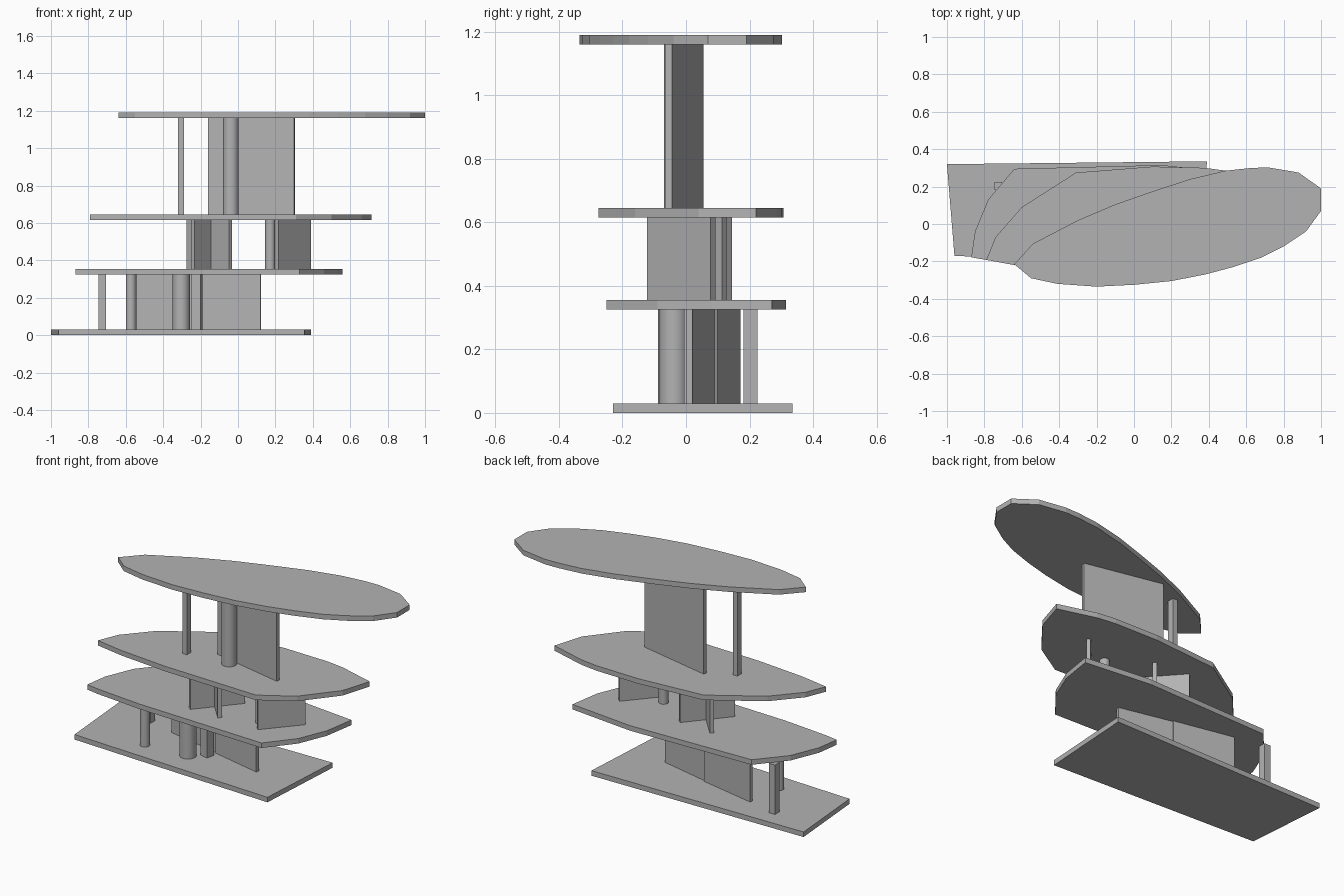
import bpy
import bmesh
import math
from mathutils import Vector

default_cube = bpy.data.objects.get("Cube")
if default_cube:
    bpy.data.objects.remove(default_cube, do_unlink=True)

# One plain grey material for the whole model
grey = bpy.data.materials.new("plain grey")
grey.use_nodes = True
grey_colour = (0.45, 0.45, 0.45, 1.0)
grey.diffuse_color = grey_colour
grey.node_tree.nodes["Principled BSDF"].inputs["Base Color"].default_value = grey_colour


def prism(name, outline, bottom, top, smooth=False):
    """Extrude a flat counter-clockwise outline between two heights."""
    mesh = bpy.data.meshes.new(name)
    bm = bmesh.new()
    base = bm.faces.new([bm.verts.new((x, y, bottom)) for x, y in outline])
    result = bmesh.ops.extrude_face_region(bm, geom=[base], use_keep_orig=True)
    raised = [v for v in result["geom"] if isinstance(v, bmesh.types.BMVert)]
    bmesh.ops.translate(bm, verts=raised, vec=(0, 0, top - bottom))
    bmesh.ops.recalc_face_normals(bm, faces=bm.faces)
    bm.to_mesh(mesh)
    bm.free()
    mesh.materials.append(grey)
    obj = bpy.data.objects.new(name, mesh)
    bpy.context.collection.objects.link(obj)
    if smooth:
        bpy.ops.object.select_all(action="DESELECT")
        obj.select_set(True)
        bpy.context.view_layer.objects.active = obj
        bpy.ops.object.shade_smooth_by_angle()
    return obj


def wall(name, start, end, thickness, level):
    """Straight thin wall standing along a centre line."""
    start, end = Vector(start), Vector(end)
    along = (end - start).normalized()
    side = Vector((-along.y, along.x)) * thickness / 2
    outline = [start - side, end - side, end + side, start + side]
    return prism(name, outline, *level)


def column(name, centre, radius, level, sides=24):
    """Round column."""
    turns = [math.tau * i / sides for i in range(sides)]
    outline = [(centre[0] + radius * math.cos(t), centre[1] + radius * math.sin(t))
               for t in turns]
    return prism(name, outline, *level, smooth=True)


def post(name, centre, width, depth, level):
    """Rectangular post, square to the axes."""
    x, y = centre
    return wall(name, (x - width / 2, y), (x + width / 2, y), depth, level)


# Floor plates, each described by its plan outline
ground_outline = [(-0.96, -0.17), (0.355, -0.23), (0.39, 0.335), (-1, 0.32)]
lower_outline = [
    (-0.87, -0.178), (-0.79, -0.192), (-0.5, -0.22), (0.33, -0.25),
    (0.46, -0.09), (0.53, 0.08), (0.56, 0.27), (0.15, 0.315),
    (-0.64, 0.295), (-0.78, 0.13), (-0.85, -0.04),
]
middle_outline = [
    (-0.79, -0.192), (-0.61, -0.225), (-0.3, -0.255), (0.31, -0.275),
    (0.5, -0.16), (0.66, 0.04), (0.715, 0.22), (0.49, 0.285),
    (0.38, 0.3), (0.1, 0.307), (-0.31, 0.275), (-0.6, 0.09), (-0.74, -0.07),
]
roof_outline = [
    (-0.64, -0.215), (-0.55, -0.29), (-0.41, -0.32), (-0.2, -0.335),
    (0, -0.325), (0.2, -0.305), (0.38, -0.27), (0.53, -0.23),
    (0.68, -0.18), (0.8, -0.12), (0.92, -0.04), (1, 0.07),
    (1, 0.19), (0.88, 0.275), (0.72, 0.302), (0.63, 0.3),
    (0.49, 0.285), (0.3, 0.24), (0.1, 0.175), (-0.1, 0.105),
    (-0.3, 0.02), (-0.54, -0.105),
]
prism("ground_plate", ground_outline, 0, 0.03)
prism("lower_plate", lower_outline, 0.325, 0.355)
prism("middle_plate", middle_outline, 0.615, 0.645)
prism("roof_plate", roof_outline, 1.16, 1.19)

# Storeys between the plates
first = (0.03, 0.325)
second = (0.355, 0.615)
third = (0.645, 1.16)

# First storey: long staggered wall, columns and posts
wall("first_wall_front", (0.122, 0.01), (-0.2, 0.083), 0.02, first)
wall("first_wall_rear", (-0.19, 0.088), (-0.545, 0.162), 0.02, first)
column("first_thin_column", (-0.572, -0.06), 0.028, first)
column("first_thick_column", (-0.303, -0.038), 0.046, first)
wall("first_inner_post", (-0.245, 0.03), (-0.195, 0.018), 0.05, first)
post("first_corner_post", (-0.725, 0.203), 0.04, 0.045, first)

# Second storey: crossed walls, a slanted wall and a column
wall("second_cross_wall_a", (-0.24, -0.112), (-0.042, 0.12), 0.022, second)
wall("second_cross_wall_b", (-0.04, -0.115), (-0.266, 0.137), 0.022, second)
wall("second_slanted_wall", (0.208, -0.115), (0.382, 0.085), 0.022, second)
column("second_column", (0.172, -0.035), 0.027, second)

# Third storey: tall wall, column and post
wall("third_wall", (0.303, -0.055), (-0.158, 0.045), 0.022, third)
column("third_column", (-0.038, -0.028), 0.042, third)
post("third_post", (-0.305, -0.047), 0.03, 0.04, third)
